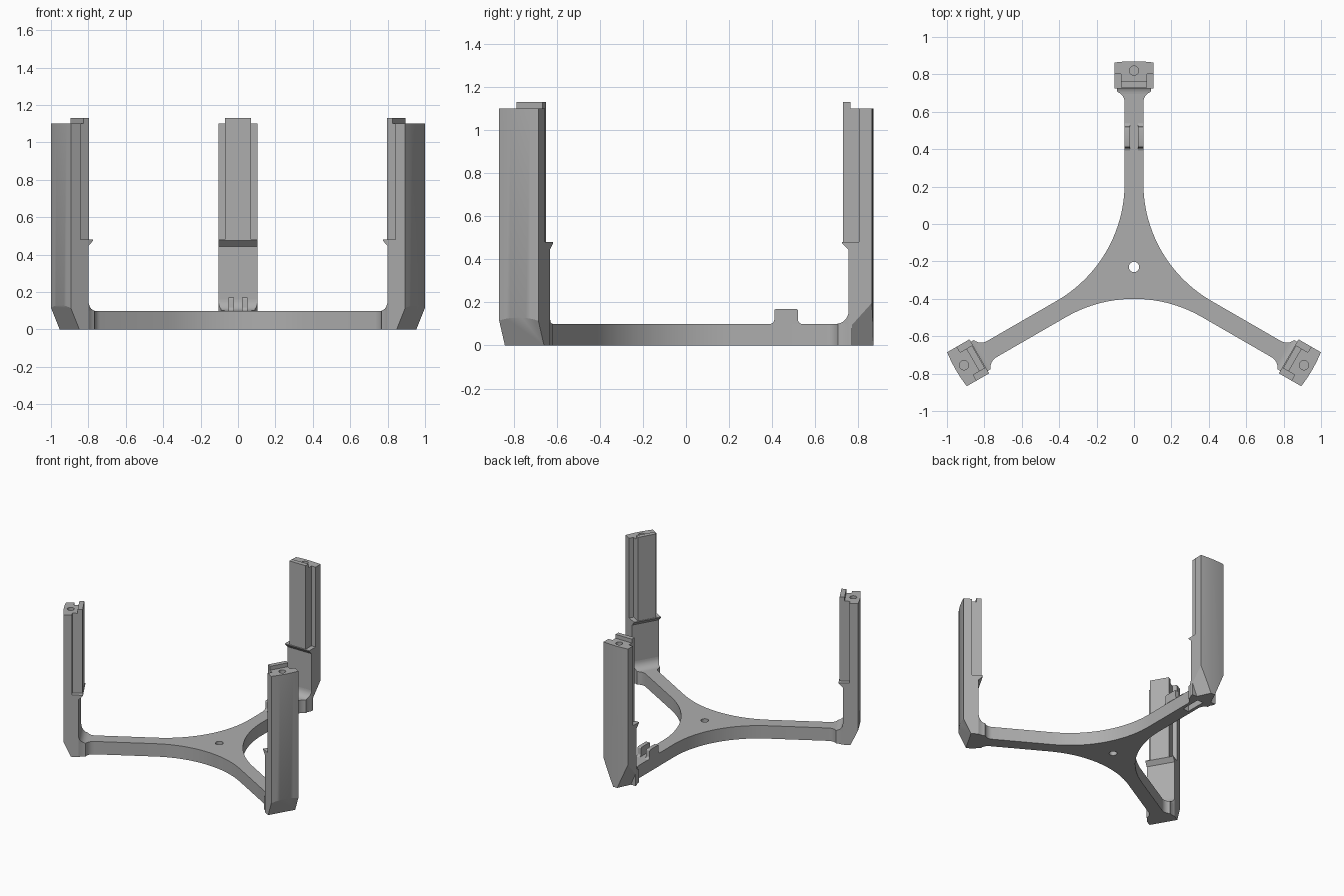
import bpy, bmesh
from math import sin, cos, pi, radians
from mathutils import Vector, Matrix

cube = bpy.data.objects.get("Cube")
if cube:
    bpy.data.objects.remove(cube, do_unlink=True)

grey = bpy.data.materials.new("plain_grey")
grey.use_nodes = True
grey.diffuse_color = (0.42, 0.42, 0.42, 1)
grey.node_tree.nodes["Principled BSDF"].inputs["Base Color"].default_value = (0.42, 0.42, 0.42, 1)

HUB = Vector((0, -0.23, 0))   # hub centre; arms run outwards along local +y
HALF = 0.105                  # half width of a post
ARM = 0.05                    # half width of an arm
THICK = 0.10                  # plate thickness


def prism(name, points, low, high, axis="Z"):
    """Extrude a closed outline: (x, y) along Z, or (y, z) along X."""
    bm = bmesh.new()
    place = (lambda a, b, c: (a, b, c)) if axis == "Z" else (lambda a, b, c: (c, a, b))
    face = bm.faces.new([bm.verts.new(place(a, b, low)) for a, b in points])
    step = Vector(place(0, 0, high - low))
    grown = bmesh.ops.extrude_face_region(bm, geom=[face])["geom"]
    bmesh.ops.translate(bm, vec=step, verts=[v for v in grown if isinstance(v, bmesh.types.BMVert)])
    bmesh.ops.recalc_face_normals(bm, faces=bm.faces)
    mesh = bpy.data.meshes.new(name)
    bm.to_mesh(mesh)
    bm.free()
    mesh.materials.append(grey)
    ob = bpy.data.objects.new(name, mesh)
    bpy.context.collection.objects.link(ob)
    return ob


def box(name, x0, x1, y0, y1, z0, z1):
    return prism(name, [(x0, y0), (x1, y0), (x1, y1), (x0, y1)], z0, z1)


def arc(cx, cy, r, start, end, n):
    return [(cx + r * cos(radians(start + (end - start) * i / n)),
             cy + r * sin(radians(start + (end - start) * i / n))) for i in range(n + 1)]


def disc(name, y, r, z0, z1):
    return prism(name, arc(0, y, r, 0, 360, 24)[:-1], z0, z1)


def combine(ob, tool, mode):
    """Apply a boolean with a helper object, then drop the helper."""
    tool.hide_render = True
    mod = ob.modifiers.new(mode, "BOOLEAN")
    mod.operation, mod.object, mod.solver = mode, tool, "EXACT"
    bpy.context.view_layer.objects.active = ob
    bpy.ops.object.modifier_apply(modifier=mod.name)
    bpy.data.objects.remove(tool, do_unlink=True)


def slice_off(ob, point, normal):
    """Remove the material on the normal side of a plane and cap the cut."""
    bm = bmesh.new()
    bm.from_mesh(ob.data)
    cut = bmesh.ops.bisect_plane(bm, geom=bm.verts[:] + bm.edges[:] + bm.faces[:], dist=1e-5,
                                 plane_co=point, plane_no=normal, clear_outer=True)["geom_cut"]
    bmesh.ops.holes_fill(bm, edges=[e for e in cut if isinstance(e, bmesh.types.BMEdge)])
    bmesh.ops.recalc_face_normals(bm, faces=bm.faces)
    bm.to_mesh(ob.data)
    bm.free()


def finish(ob, turn=0.0):
    ob.data.transform(Matrix.Translation(HUB) @ Matrix.Rotation(turn, 4, "Z"))
    bpy.ops.object.select_all(action="DESELECT")
    ob.select_set(True)
    bpy.context.view_layer.objects.active = ob
    bpy.ops.object.shade_smooth_by_angle(angle=radians(25))


# Three-armed base plate: arm tip, then the large arc to the next arm
R, D = 0.726, 0.896
flare = arc(ARM + 0.06, 0.88, 0.06, 180, 110, 6)
tip = [(HALF, 1.0), (HALF, 0.985), (0.09, 0.955)] + flare[::-1]
sector = [(-x, y) for x, y in reversed(tip)] + tip
sweep = arc(D * cos(radians(30)), D * sin(radians(30)), R, 180, 240, 20)
outline = []
for i in range(3):
    turn = Matrix.Rotation(-i * 2 * pi / 3, 2)
    outline += [tuple(turn @ Vector(p)) for p in sector + sweep]
base = prism("base_plate", outline, 0, THICK)
combine(base, disc("centre_hole", 0, 0.028, -0.1, 0.2), "DIFFERENCE")
combine(base, box("under_slot", -0.025, 0.025, 0.80, 0.96, -0.1, 0.05), "DIFFERENCE")
finish(base)


def make_post(name, turn, side_cut):
    # Main column with a slightly bowed outer face
    n = 10
    outer = [(HALF * (1 - 2 * i / n), 1.100 - 0.007 * (1 - 2 * i / n) ** 2) for i in range(n + 1)]
    post = prism(name, [(-HALF, 0.985), (HALF, 0.985)] + outer, 0, 1.10)
    # Foot: tapered from both sides or from the outer face
    if side_cut:
        for s in (-1, 1):
            a, b = Vector((s * HALF, 0.96, 0.05)), Vector((s * HALF, 1.095, 0.20))
            c = Vector((s * 0.02, 1.095, 0))
            normal = (b - a).cross(c - a)
            slice_off(post, a, normal if normal.x * s > 0 else -normal)
    else:
        slice_off(post, Vector((0, 1.10, 0.13)), Vector((0, 0.13, -0.06)))
    # Inner guide rail ending in a raised tab
    combine(post, box("rail", -0.07, 0.07, 0.96, 0.995, 0.47, 1.13), "UNION")
    # Recessed shoulders beside the rail
    for x0, x1 in ((-0.15, -0.07), (0.07, 0.15)):
        combine(post, box("shoulder", x0, x1, 0.9, 1.033, 0.48, 1.2), "DIFFERENCE")
    # Ledge under the rail
    ledge = [(1.01, 0.48), (0.955, 0.48), (0.955, 0.475), (0.985, 0.445), (1.01, 0.445)]
    combine(post, prism("ledge", ledge, -HALF, HALF, "X"), "UNION")
    # Screw hole in the top
    combine(post, disc("screw_hole", 1.05, 0.025, 0.8, 1.2), "DIFFERENCE")
    finish(post, turn)

    # Concave fillet between arm and post, following the flared arm tip
    curve = arc(0.925, 0.16, 0.06, -90, 0, 8)
    fillet = prism(name + "_fillet", curve + [(0.99, 0.16), (0.99, 0.09), (0.925, 0.09)], -HALF, HALF, "X")
    combine(fillet, prism("fillet_trim", sector, 0, 0.3), "INTERSECT")
    finish(fillet, turn)


make_post("back_post", 0, True)
make_post("left_post", -2 * pi / 3, False)
make_post("right_post", 2 * pi / 3, False)

# Pair of cable clips on the back arm
half_clip = arc(0.075, THICK + 0.02, 0.02, 270, 180, 5) + arc(0.045, 0.16, 0.01, 0, 90, 4)
clip = [(0.695 + y, z) for y, z in half_clip] + [(0.695 - y, z) for y, z in reversed(half_clip)]
for side, s in (("left", 1), ("right", -1)):
    finish(prism(side + "_clip", clip, *sorted((s * 0.022, s * 0.052)), "X"))
